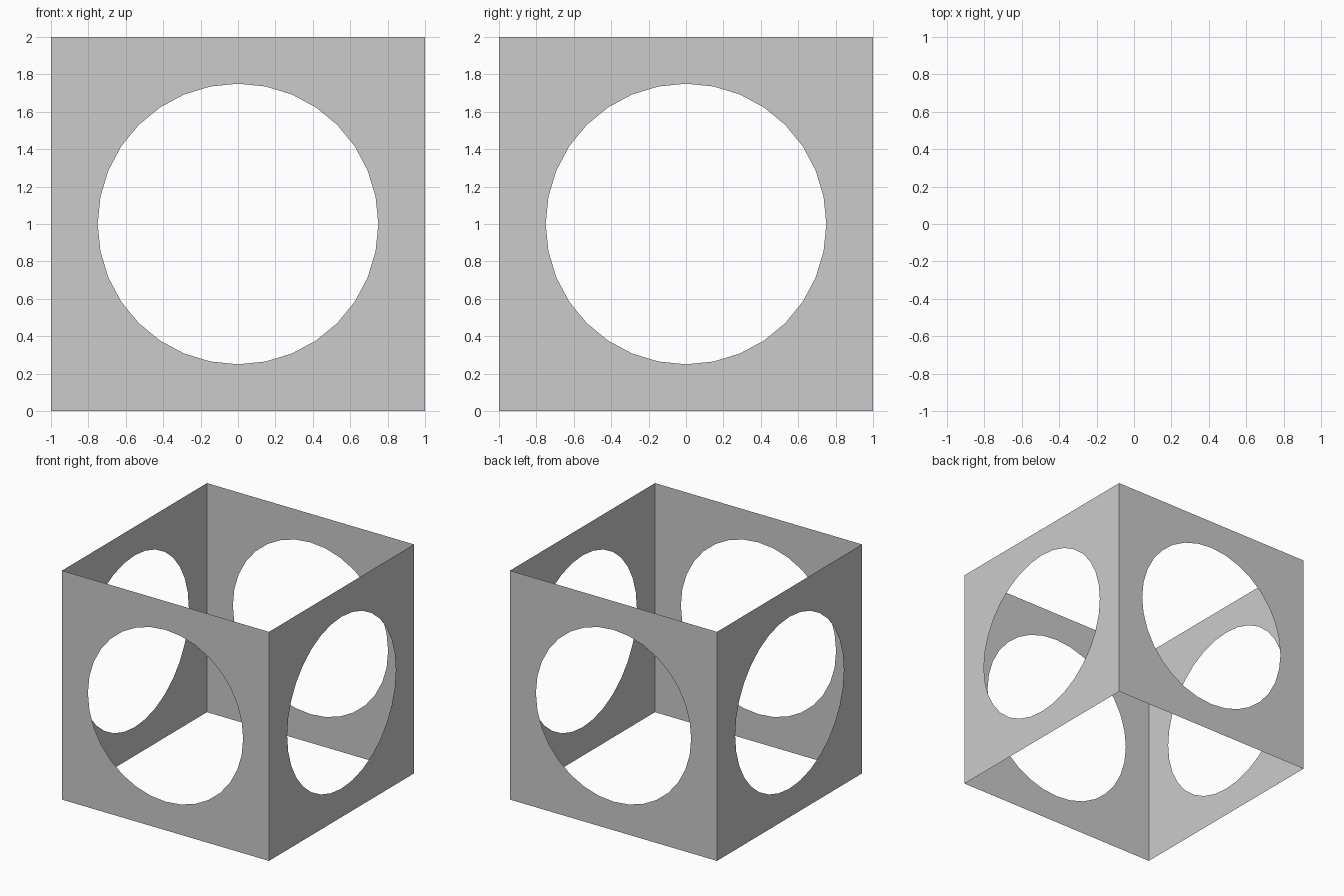
import bpy
import bmesh
from math import cos, sin, pi, radians
from mathutils import Matrix, Vector

if "Cube" in bpy.data.objects:
    bpy.data.objects.remove(bpy.data.objects["Cube"])

HALF = 1.0      # half the wall width
RADIUS = 0.75   # hole radius
SIDES = 32      # hole segments


def pierced_wall(name, angle):
    """Thin square wall facing -y with a round hole, turned about z."""
    bm = bmesh.new()
    inner, outer = [], []
    for i in range(SIDES):
        a = 2 * pi * i / SIDES
        c, s = cos(a), sin(a)
        k = HALF / max(abs(c), abs(s))  # project onto the square outline
        inner.append(bm.verts.new(Vector((RADIUS * c, -HALF, 1 + RADIUS * s))))
        outer.append(bm.verts.new(Vector((k * c, -HALF, 1 + k * s))))
    for i in range(SIDES):
        j = (i + 1) % SIDES
        bm.faces.new((inner[i], outer[i], outer[j], inner[j]))
    bm.transform(Matrix.Rotation(radians(angle), 4, 'Z'))
    mesh = bpy.data.meshes.new(name)
    bm.to_mesh(mesh)
    bm.free()
    obj = bpy.data.objects.new(name, mesh)
    bpy.context.collection.objects.link(obj)
    return obj


# Four walls of the open box
for index, side in enumerate(("front", "right", "back", "left")):
    pierced_wall(side + "_wall", 90 * index)
